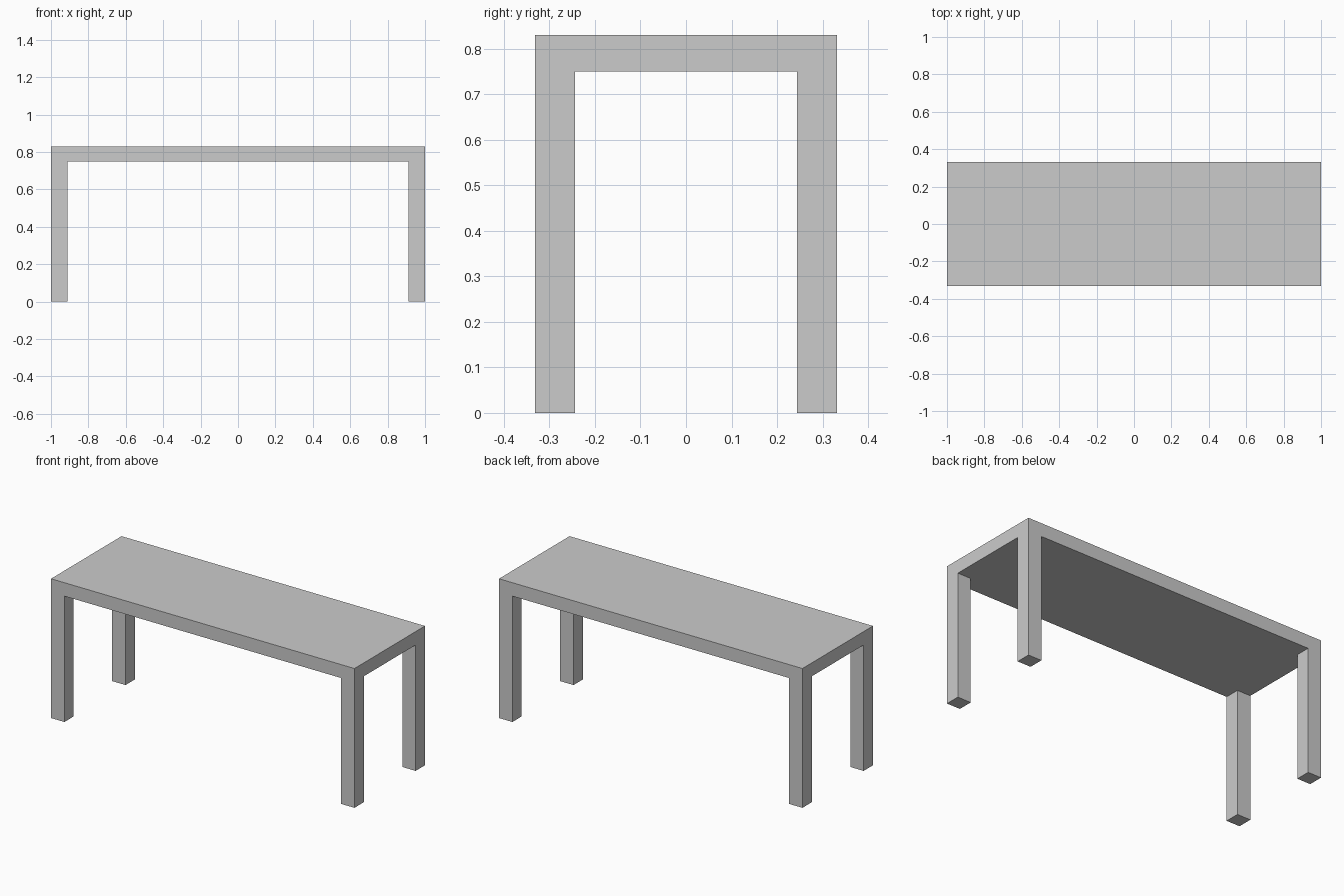
import bpy, bmesh
from mathutils import Vector

if "Cube" in bpy.data.objects:
    bpy.data.objects.remove(bpy.data.objects["Cube"])

LENGTH, WIDTH, HEIGHT = 2.0, 0.664, 0.83
LEG, UNDERSIDE = 0.088, 0.75

# Slab for the table top
bm = bmesh.new()
bmesh.ops.create_cube(bm, size=1)
for v in bm.verts:
    v.co = Vector((v.co.x * LENGTH, v.co.y * WIDTH,
                   HEIGHT if v.co.z > 0 else UNDERSIDE))

# Loop cuts marking out the leg footprints at the corners
for axis, half in ((Vector((1, 0, 0)), LENGTH / 2), (Vector((0, 1, 0)), WIDTH / 2)):
    for side in (-1, 1):
        bmesh.ops.bisect_plane(bm, geom=bm.verts[:] + bm.edges[:] + bm.faces[:],
                               plane_co=axis * side * (half - LEG), plane_no=axis)

# Legs extruded down from the corner faces, flush with the top
bm.normal_update()
corners = []
for f in bm.faces:
    c = f.calc_center_median()
    if f.normal.z < -0.9 and abs(c.x) > LENGTH / 2 - LEG and abs(c.y) > WIDTH / 2 - LEG:
        corners.append(f)
feet = bmesh.ops.extrude_discrete_faces(bm, faces=corners)["faces"]
for f in feet:
    for v in f.verts:
        v.co.z = 0

bmesh.ops.recalc_face_normals(bm, faces=bm.faces[:])
mesh = bpy.data.meshes.new("table")
bm.to_mesh(mesh)
bm.free()
bpy.context.collection.objects.link(bpy.data.objects.new("table", mesh))
